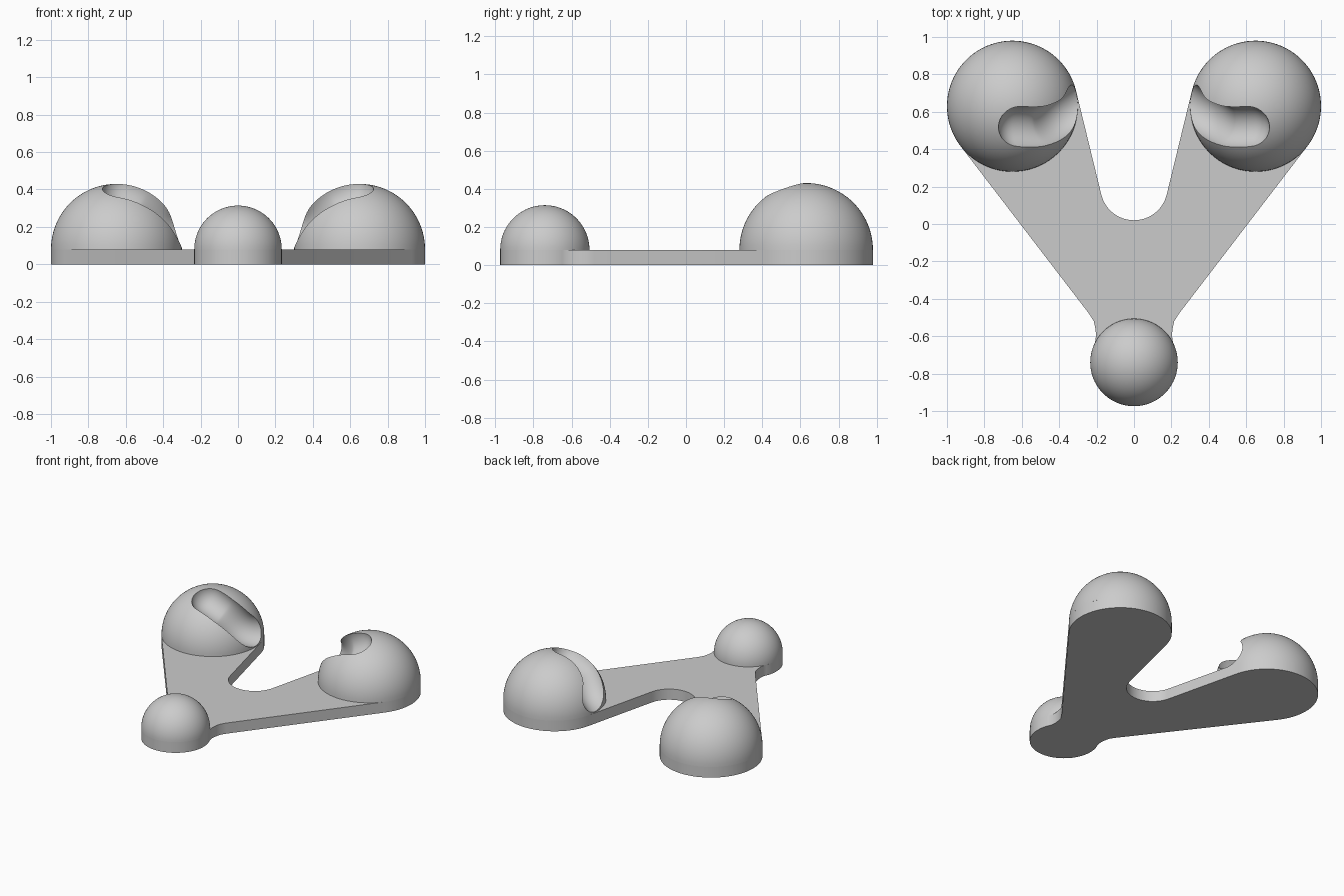
import bpy, bmesh, math
from mathutils import Vector

if "Cube" in bpy.data.objects:
    bpy.data.objects.remove(bpy.data.objects["Cube"])

PLATE_H = 0.08
BIG = (0.65, 0.63, 0.35)     # x, y, radius of the rear domes
SMALL = (0.0, -0.74, 0.234)  # front dome

grey = bpy.data.materials.new("light grey")
grey.diffuse_color = (0.6, 0.6, 0.6, 1)
grey.use_nodes = True
grey.node_tree.nodes["Principled BSDF"].inputs["Base Color"].default_value = grey.diffuse_color


def arc(cx, cy, r, a0, a1, n):
    """Points along an arc, angles in degrees."""
    angles = [math.radians(a0 + (a1 - a0) * i / n) for i in range(n + 1)]
    return [(cx + r * math.cos(a), cy + r * math.sin(a)) for a in angles]


def finish(bm, name, material=grey):
    bmesh.ops.recalc_face_normals(bm, faces=bm.faces)
    me = bpy.data.meshes.new(name)
    bm.to_mesh(me)
    bm.free()
    ob = bpy.data.objects.new(name, me)
    bpy.context.collection.objects.link(ob)
    me.materials.append(material)
    return ob


def smooth(ob):
    bpy.ops.object.select_all(action='DESELECT')
    ob.select_set(True)
    bpy.context.view_layer.objects.active = ob
    bpy.ops.object.shade_smooth_by_angle(angle=math.radians(35))


def dome(name, x, y, r):
    """Hemisphere with a flat cap, resting on the plate height."""
    bm = bmesh.new()
    bmesh.ops.create_uvsphere(bm, u_segments=96, v_segments=48, radius=r)
    cut = bmesh.ops.bisect_plane(bm, geom=bm.verts[:] + bm.edges[:] + bm.faces[:], dist=1e-5,
                                 plane_co=(0, 0, 0), plane_no=(0, 0, 1), clear_inner=True)
    bmesh.ops.holes_fill(bm, edges=[e for e in bm.edges if e.is_boundary])
    bmesh.ops.translate(bm, verts=bm.verts, vec=(x, y, PLATE_H))
    return finish(bm, name)


# Base plate: half outline with dome feet, fillet and rear notch, then mirrored
half = arc(*SMALL, -90, 27, 30)
half += [(0.203, -0.595), (0.206, -0.56), (0.215, -0.52), (0.24, -0.48)]
half += arc(*BIG, -37.4, 166.3, 60)
half += arc(0, 0.2, 0.18, -13.8, -90, 20)
outline = half + [(-x, y) for x, y in reversed(half[1:-1])]
bm = bmesh.new()
face = bm.faces.new([bm.verts.new((x, y, 0)) for x, y in outline])
top = bmesh.ops.extrude_face_region(bm, geom=[face])["geom"]
bmesh.ops.translate(bm, verts=[v for v in top if isinstance(v, bmesh.types.BMVert)],
                    vec=(0, 0, PLATE_H))
smooth(finish(bm, "base_plate"))

# Front dome
smooth(dome("front_dome", *SMALL))


def groove_cutter(side):
    """Round-ended bent tube running from the dome top down its inner side."""
    ctrl = [Vector(p) for p in ((0.61, 0.515, 0.41), (0.47, 0.525, 0.34),
                                (0.35, 0.595, 0.22), (0.20, 0.70, 0.19))]
    r, path = 0.115, []
    for i in range(33):  # smooth path through the control points
        t = i / 32 * 3
        k = min(int(t), 2)
        u = t - k
        p0, p1, p2, p3 = (ctrl[max(0, min(3, k + d))] for d in (-1, 0, 1, 2))
        path.append(0.5 * (2 * p1 + (p2 - p0) * u + (2 * p0 - 5 * p1 + 4 * p2 - p3) * u * u
                           + (3 * p1 - p0 - 3 * p2 + p3) * u ** 3))
    tangents = [(path[min(i + 1, 32)] - path[max(i - 1, 0)]).normalized() for i in range(33)]
    rings = [(path[0] - tangents[0] * r * math.cos(a), tangents[0], r * math.sin(a))
             for a in (math.radians(5 + 8.5 * j) for j in range(10))]
    rings += [(p, t, r) for p, t in zip(path, tangents)]
    bm = bmesh.new()
    prev = None
    for c, t, rad in rings:
        s = t.cross(Vector((0, 0, 1))).normalized()
        up = s.cross(t)
        ring = []
        for j in range(40):
            a = math.tau * j / 40
            p = c + rad * (math.cos(a) * s + math.sin(a) * up)
            ring.append(bm.verts.new((p.x * side, p.y, p.z)))
        if prev:
            for j in range(40):
                bm.faces.new((prev[j], prev[j - 1], ring[j - 1], ring[j]))
        else:
            bm.faces.new(ring)
        prev = ring
    bm.faces.new(prev)
    return finish(bm, "groove_cutter")


# Rear domes with cable grooves
for side, label in ((-1, "left"), (1, "right")):
    ob = dome(label + "_rear_dome", BIG[0] * side, BIG[1], BIG[2])
    cutter = groove_cutter(side)
    mod = ob.modifiers.new("groove", 'BOOLEAN')
    mod.object, mod.operation, mod.solver = cutter, 'DIFFERENCE', 'EXACT'
    bpy.context.view_layer.objects.active = ob
    bpy.ops.object.modifier_apply(modifier="groove")
    bpy.data.objects.remove(cutter)
    smooth(ob)
